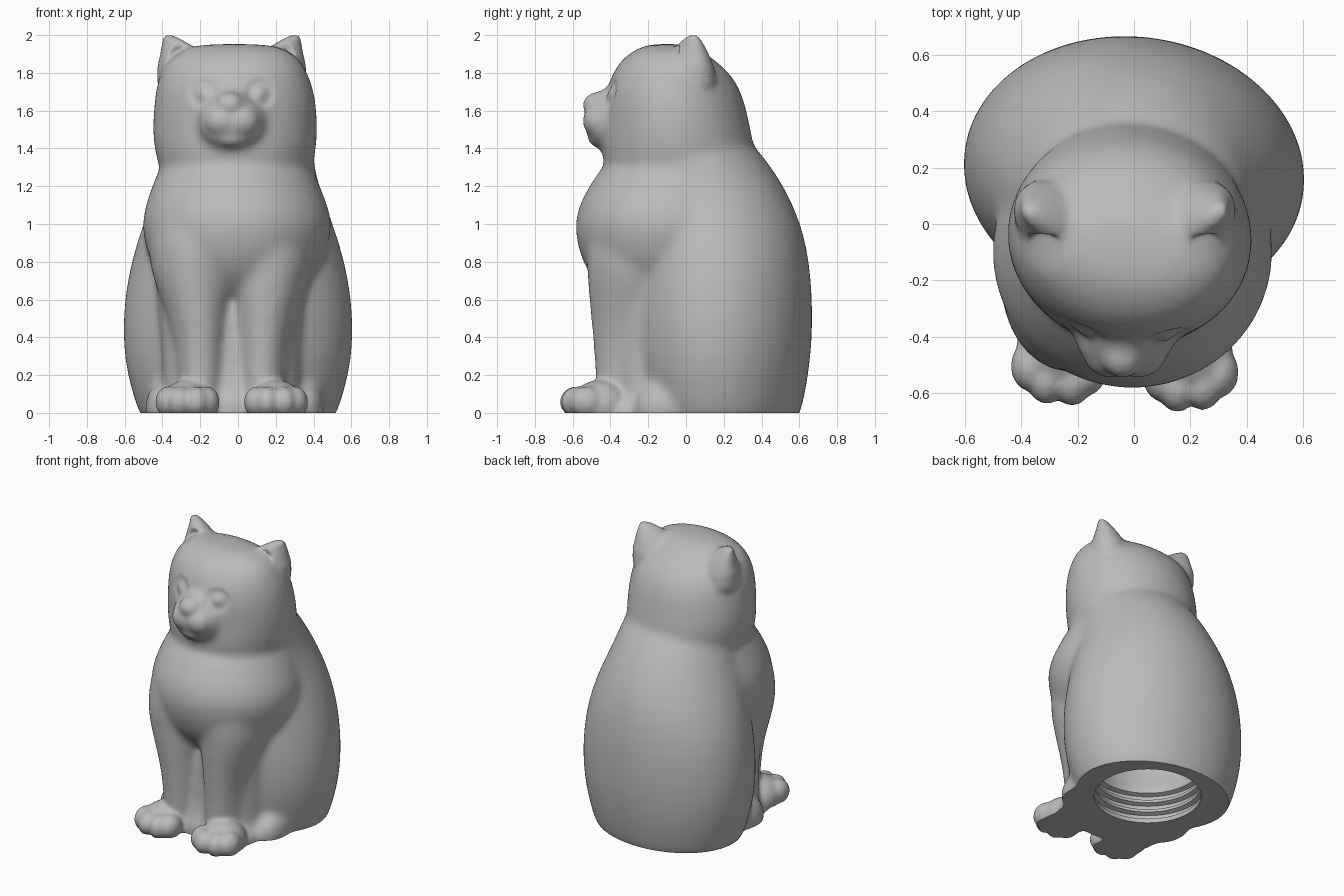
import bpy, bmesh
from math import sin, cos, pi, hypot, radians
from mathutils import Matrix, Vector

if "Cube" in bpy.data.objects:
    bpy.data.objects.remove(bpy.data.objects["Cube"])

MID = -0.033   # the face and legs sit slightly right of centre


def loft(bm, rings, sides=32, turn=0, mirror=False):
    """Skin elliptical rings (z, cx, cy, rx, ry) into a closed form."""
    t = radians(turn)
    loops = []
    for z, cx, cy, rx, ry in rings:
        loop = []
        for i in range(sides):
            a = 2 * pi * i / sides
            u, v = rx * cos(a), ry * sin(a)
            x = cx + u * cos(t) - v * sin(t)
            y = cy + u * sin(t) + v * cos(t)
            loop.append(bm.verts.new((2 * MID - x if mirror else x, y, z)))
        loops.append(loop)
    faces = [bm.faces.new(loops[0]), bm.faces.new(loops[-1])]
    for a, b in zip(loops, loops[1:]):
        for i in range(sides):
            j = (i + 1) % sides
            faces.append(bm.faces.new((a[i], a[j], b[j], b[i])))
    bmesh.ops.recalc_face_normals(bm, faces=faces)


def ball(bm, centre, radii):
    m = Matrix.Translation(centre) @ Matrix.Diagonal((*radii, 1))
    bmesh.ops.create_icosphere(bm, subdivisions=4, radius=1, matrix=m)


def ear(bm, mirror):
    loft(bm, [(1.62, -.26, .02, .13, .11), (1.74, -.274, .015, .166, .135), (1.83, -.284, .012, .16, .12),
              (1.9, -.3, .015, .128, .088), (1.95, -.328, .025, .088, .056),
              (1.985, -.356, .033, .05, .035), (2.0, -.368, .038, .022, .02)],
         sides=20, turn=140, mirror=mirror)


def make_object(bm, name):
    mesh = bpy.data.meshes.new(name)
    bm.to_mesh(mesh)
    bm.free()
    ob = bpy.data.objects.new(name, mesh)
    bpy.context.collection.objects.link(ob)
    return ob


def bake(ob):
    """Replace the mesh by its modified result."""
    deps = bpy.context.evaluated_depsgraph_get()
    mesh = bpy.data.meshes.new_from_object(ob.evaluated_get(deps))
    ob.modifiers.clear()
    ob.data = mesh


def blend(ob, passes):
    """Fuse overlapping forms into one skin and soften the joins."""
    skin = ob.modifiers.new("skin", 'REMESH')
    skin.mode = 'VOXEL'
    skin.voxel_size = .0135
    soft = ob.modifiers.new("soften", 'SMOOTH')
    soft.factor = .5
    soft.iterations = passes
    bake(ob)


bm = bmesh.new()

# haunches and back
loft(bm, [(-.1, 0, .19, .49, .38), (0, 0, .19, .53, .42), (.2, 0, .185, .595, .465),
          (.4, 0, .185, .617, .485), (.6, 0, .185, .607, .485), (.8, 0, .185, .572, .47),
          (1, 0, .155, .507, .46), (1.2, 0, .085, .43, .437), (1.3, 0, .038, .41, .415),
          (1.4, 0, -.015, .395, .395), (1.5, 0, -.03, .3, .3)], turn=-7)

# chest
loft(bm, [(.58, -.02, -.14, .25, .22), (.68, -.01, -.13, .38, .35), (.8, -.01, -.11, .46, .445),
          (.95, -.005, -.1, .506, .492), (1.05, -.005, -.1, .5, .485), (1.15, -.01, -.09, .467, .457),
          (1.25, -.01, -.06, .425, .42), (1.35, -.01, -.04, .4, .39)])

# head
loft(bm, [(1.22, -.01, -.03, .37, .36), (1.3, -.012, -.04, .41, .4), (1.4, -.015, -.04, .432, .405),
          (1.5, -.015, -.045, .441, .388), (1.65, -.015, -.06, .432, .372), (1.75, -.02, -.07, .413, .34),
          (1.83, -.02, -.085, .378, .288), (1.89, -.02, -.1, .333, .22), (1.93, -.02, -.1, .27, .155),
          (1.955, -.02, -.1, .17, .09)], turn=-7)

# muzzle and bridge of the nose
ball(bm, (MID, -.40, 1.54), (.18, .14, .16))
ball(bm, (MID, -.40, 1.64), (.1, .11, .08))

# core behind the legs and the web joining them at the ground
loft(bm, [(-.1, MID, -.16, .36, .3), (.03, MID, -.16, .36, .3), (.09, MID, -.2, .22, .25),
          (.14, MID, -.22, .1, .18), (.8, MID, -.22, .1, .19)])

for side in (-1, 1):
    flip = side > 0
    # front leg
    loft(bm, [(-.1, -.195, -.29, .125, .19), (.2, -.195, -.28, .132, .2), (.4, -.2, -.27, .147, .225),
              (.6, -.218, -.26, .19, .255), (.75, -.23, -.235, .235, .29), (.9, -.215, -.2, .265, .335),
              (1.05, -.2, -.16, .27, .34), (1.15, -.2, -.15, .22, .28)],
         mirror=flip)
    # flank between leg and haunch
    loft(bm, [(-.1, -.29, -.16, .13, .2), (.2, -.27, -.16, .12, .19), (.5, -.29, -.16, .13, .2),
              (.9, -.32, -.12, .14, .2)], mirror=flip)
    # hind foot and the ground behind the paw
    ball(bm, (MID * .5 + side * .37, -.11, .03), (.105, .16, .14))
    ball(bm, (MID + side * .26, -.29, 0), (.125, .2, .1))
    ear(bm, flip)

cat = make_object(bm, "sitting_cat")
round_off = cat.modifiers.new("round", 'SUBSURF')
round_off.levels = round_off.render_levels = 1
blend(cat, 36)

# finer details on top of the soft body
bm = bmesh.new()
bm.from_mesh(cat.data)

# nose and chin
ball(bm, (MID - .008, -.46, 1.63), (.08, .087, .07))
ball(bm, (MID, -.44, 1.46), (.095, .08, .06))

for side in (-1, 1):
    flip = side > 0
    # cheek pad
    ball(bm, (MID + side * .047, -.46, 1.545), (.1, .086, .09))
    ear(bm, flip)
    # paw with four toes
    reach = -.022 if flip else 0
    px = 2 * MID + .265 if flip else -.265
    ball(bm, (px, -.43 + reach, .04), (.152, .16, .135))
    for dx, y in ((-.103, -.505), (-.045, -.55), (.045, -.557), (.098, -.52)):
        ball(bm, (px - side * dx, y + reach, .058), (.07, .09, .083))

cat.data.clear_geometry()
bm.to_mesh(cat.data)
bm.free()
blend(cat, 9)

# sculpt the eye sockets and ear hollows
for v in cat.data.vertices:
    p = v.co
    if p.z < 1.4:
        continue
    for side in (-1, 1):
        d = hypot(p.x - MID - side * .15, p.z - 1.69) / .06
        if p.y < -.2 and d < 1.6:
            p.y += .011 * sin(pi * d / 1.6) ** 2 - .007 * max(0, 1 - d * d)
        q = p - Vector((MID + side * .275, -.085, 1.88))
        d = Vector((q.x / .085, q.y / .09, q.z / .1)).length
        if d < 1:
            p.y += .065 * (1 - d * d) ** 2

# flat base cut and threaded hollow
bm = bmesh.new()
bmesh.ops.create_cube(bm, size=2, matrix=Matrix.Translation((0, 0, -1)))
base_cutter = make_object(bm, "base_cutter")

bm = bmesh.new()
profile = [(-.1, .345), (.03, .345)]
for i in range(3):
    z = .04 + i * .07
    profile += [(z, .375), (z + .03, .375), (z + .04, .345), (z + .06, .345)]
profile += [(.27, .345), (.32, .38), (.6, .4), (.85, .37), (1.05, .28), (1.15, .1)]
loft(bm, [(z, .02, .16, r, r) for z, r in profile], sides=72)
hollow_cutter = make_object(bm, "hollow_cutter")

for cutter in (base_cutter, hollow_cutter):
    cutter.hide_render = True
    cut = cat.modifiers.new(cutter.name, 'BOOLEAN')
    cut.operation = 'DIFFERENCE'
    cut.solver = 'EXACT'
    cut.object = cutter
bake(cat)
for cutter in (base_cutter, hollow_cutter):
    bpy.data.objects.remove(cutter)

# plain grey finish
grey = bpy.data.materials.new("plain_grey")
grey.use_nodes = True
colour = (.5, .5, .5, 1)
grey.diffuse_color = colour
grey.node_tree.nodes["Principled BSDF"].inputs["Base Color"].default_value = colour
cat.data.materials.clear()
cat.data.materials.append(grey)

bpy.ops.object.select_all(action='DESELECT')
cat.select_set(True)
bpy.context.view_layer.objects.active = cat
bpy.ops.object.shade_smooth_by_angle(angle=radians(40))
